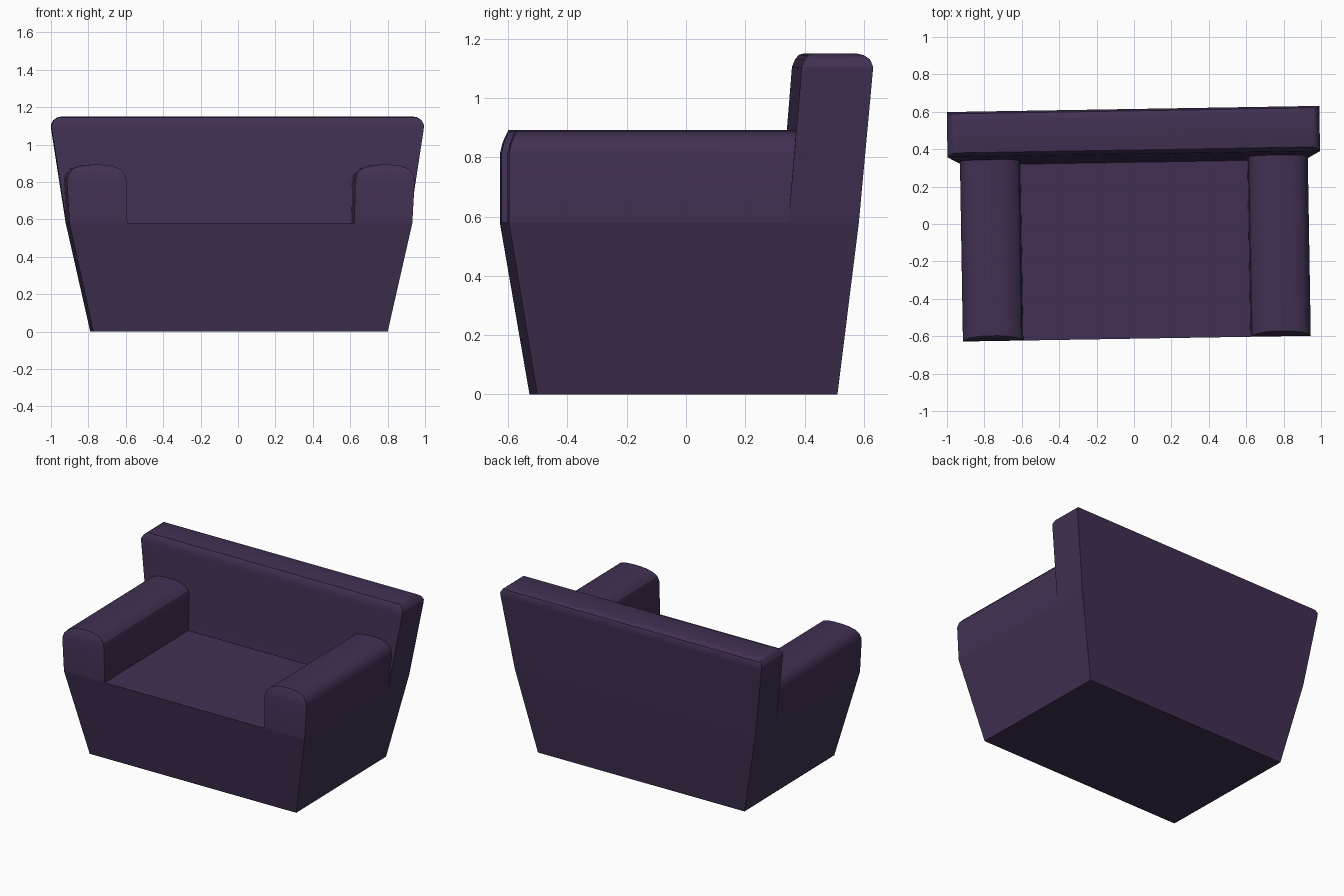
import bpy, math
from mathutils import Matrix

if "Cube" in bpy.data.objects:
    bpy.data.objects.remove(bpy.data.objects["Cube"])

SEAT_Z = 0.58
# the whole sofa stands slightly turned
PLACE = Matrix.Translation((0.005, 0, 0)) @ Matrix.Rotation(math.radians(0.95), 4, 'Z')

fabric = bpy.data.materials.new("purple_fabric")
fabric.diffuse_color = (0.052, 0.03, 0.085, 1)
fabric.use_nodes = True
fabric.node_tree.nodes["Principled BSDF"].inputs["Base Color"].default_value = fabric.diffuse_color


def make(name, verts, faces, mirror=False):
    mesh = bpy.data.meshes.new(name)
    mesh.from_pydata(verts, [], faces)
    mesh.materials.append(fabric)
    ob = bpy.data.objects.new(name, mesh)
    bpy.context.collection.objects.link(ob)
    ob.matrix_world = PLACE
    if mirror:
        ob.modifiers.new("mirror", 'MIRROR')
    bpy.ops.object.select_all(action='DESELECT')
    ob.select_set(True)
    bpy.context.view_layer.objects.active = ob
    bpy.ops.object.shade_smooth_by_angle(angle=math.radians(30))
    return ob


def stack(name, rings, bottom=False, top=False):
    """Loft rectangles given as (z, half width, front y, back y)."""
    verts, faces = [], []
    for z, w, f, b in rings:
        verts += [(-w, f, z), (w, f, z), (w, b, z), (-w, b, z)]
    for r in range(0, 4 * (len(rings) - 1), 4):
        for i in range(4):
            j = (i + 1) % 4
            faces.append((r + i, r + j, r + j + 4, r + i + 4))
    if bottom:
        faces.append((3, 2, 1, 0))
    if top:
        n = len(verts)
        faces.append((n - 4, n - 3, n - 2, n - 1))
    return make(name, verts, faces)


# tapered base
stack("base", [(0, 0.787, -0.515, 0.498), (SEAT_Z, 0.917, -0.613, 0.568)], bottom=True)

# seat surface
make("seat", [(-0.607, -0.613, SEAT_Z), (0.607, -0.613, SEAT_Z),
              (0.607, 0.33, SEAT_Z), (-0.607, 0.33, SEAT_Z)], [(0, 1, 2, 3)])

# backrest with rounded top edges
stack("backrest", [(SEAT_Z, 0.917, 0.33, 0.568), (1.08, 0.994, 0.372, 0.613),
                   (1.105, 0.996, 0.374, 0.615), (1.13, 0.983, 0.384, 0.605),
                   (1.145, 0.962, 0.396, 0.583), (1.15, 0.935, 0.412, 0.56)], top=True)

# armrests: rounded profile (x, z) from inner to outer foot, mirrored
profile = [(0.607, SEAT_Z), (0.612, 0.81), (0.622, 0.845), (0.65, 0.872), (0.695, 0.887),
           (0.74, 0.892), (0.80, 0.892), (0.85, 0.887), (0.895, 0.872), (0.92, 0.845),
           (0.93, 0.81), (0.917, SEAT_Z)]
n = len(profile)
front = [(x, -0.613 + 0.028 * (max(0, z - 0.81) / 0.082) ** 1.5, z) for x, z in profile]
back = [(x, 0.335 + 0.085 * (z - SEAT_Z), z) for x, z in profile]
sides = [(i, i + n, i + n + 1, i + 1) for i in range(n - 1)]
caps = [(i, i + 1, n - 2 - i, n - 1 - i) for i in range(n // 2 - 1)]
make("armrests", front + back, sides + caps, mirror=True)
# consistent outward normals
import bmesh
for name in ("armrests",):
    me = bpy.data.objects[name].data
    bm = bmesh.new()
    bm.from_mesh(me)
    bmesh.ops.recalc_face_normals(bm, faces=bm.faces)
    top_face = max(bm.faces, key=lambda f: f.calc_center_median().z)
    if top_face.normal.z < 0:
        bmesh.ops.reverse_faces(bm, faces=bm.faces)
    bm.to_mesh(me)
    bm.free()
